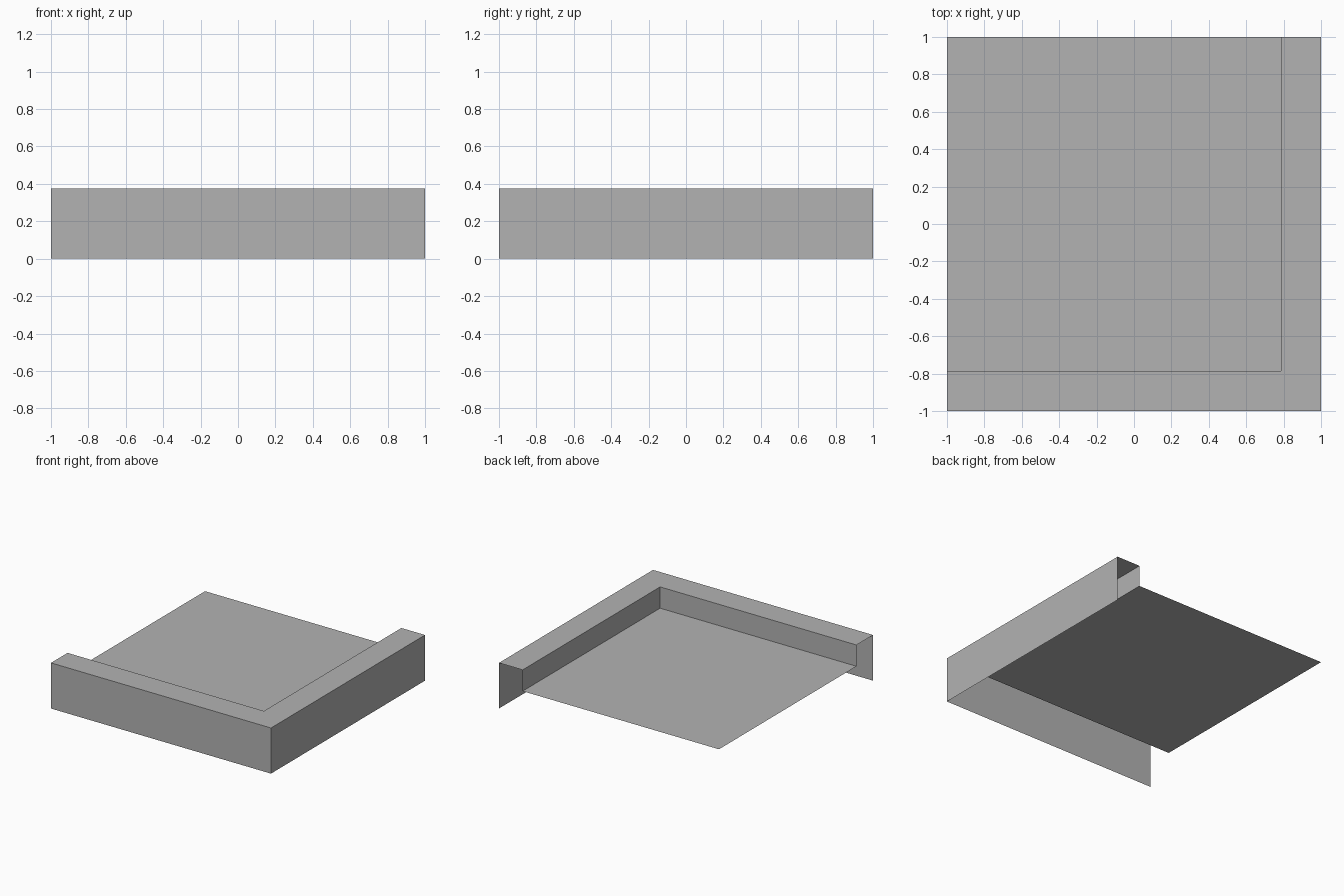
import bpy
import bmesh

cube = bpy.data.objects.get("Cube")
if cube:
    bpy.data.objects.remove(cube, do_unlink=True)

HALF = 1.0      # half of the square footprint
HEIGHT = 0.375  # top of the raised rim
RIM = 0.215     # width of the rim
FLOOR = 0.2     # height of the sunken floor

grey = bpy.data.materials.new("plain grey")
grey.use_nodes = True
colour = (0.45, 0.45, 0.45, 1)
grey.diffuse_color = colour
grey.node_tree.nodes["Principled BSDF"].inputs["Base Color"].default_value = colour


def add_sheet(name, rows):
    """Bridge successive rows of points with flat, single-sided quads."""
    bm = bmesh.new()
    grid = [[bm.verts.new(p) for p in row] for row in rows]
    for low, high in zip(grid, grid[1:]):
        for i in range(len(low) - 1):
            bm.faces.new((low[i], low[i + 1], high[i + 1], high[i]))
    mesh = bpy.data.meshes.new(name)
    bm.to_mesh(mesh)
    bm.free()
    mesh.materials.append(grey)
    obj = bpy.data.objects.new(name, mesh)
    bpy.context.collection.objects.link(obj)
    return obj


def corner_row(inset, z):
    """L-shaped path along the front and left sides, mitred at the corner."""
    edge = HALF - inset
    return [(-HALF, -edge, z), (edge, -edge, z), (edge, HALF, z)]


# Raised corner rim: outer wall, flat top and inner wall, open at both ends
profile = [(0, 0), (0, HEIGHT), (RIM, HEIGHT), (RIM, FLOOR)]
add_sheet("corner_rim", [corner_row(inset, z) for inset, z in profile])

# Sunken floor, a thin sheet reaching the two open sides
inner = HALF - RIM
add_sheet("floor_panel", [[(-HALF, y, FLOOR), (inner, y, FLOOR)]
                          for y in (-inner, HALF)])
